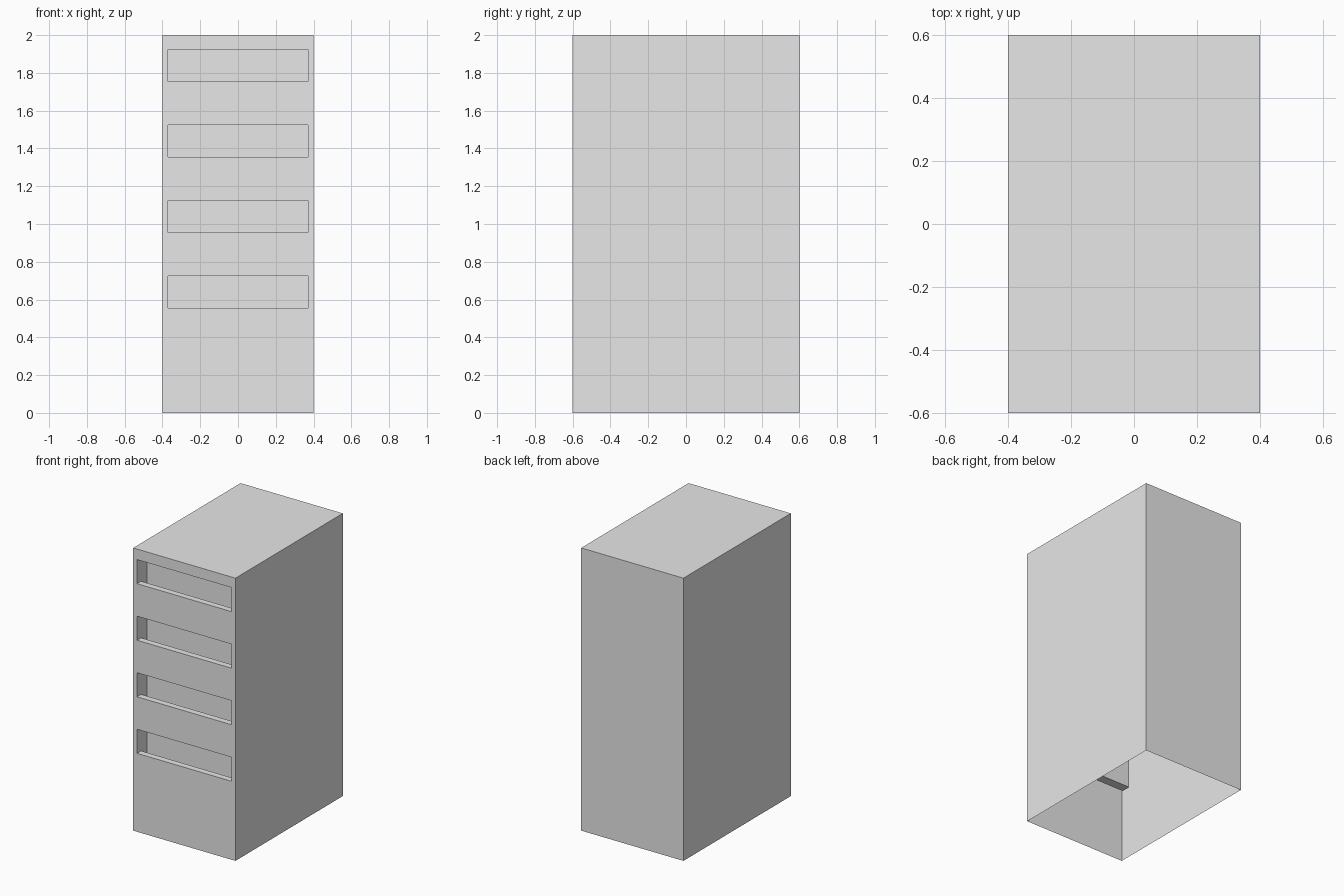
import bpy
import bmesh
from mathutils import Vector

old = bpy.data.objects.get("Cube")
if old:
    bpy.data.objects.remove(old, do_unlink=True)

WIDTH, DEPTH, HEIGHT = 0.8, 1.2, 2.0
FRONT = -DEPTH / 2
SLOT_X = 0.37          # half width of a handle slot
SLOT_H = 0.17
SLOT_BOTTOMS = [0.555 + 0.4 * i for i in range(4)]
LIP, BACK, DROP = 0.045, 0.11, 0.063   # lip depth, pocket depth, pocket drop

# Plain grey paint
grey = bpy.data.materials.new("plain grey")
grey.use_nodes = True
colour = (0.8, 0.8, 0.8, 1.0)
grey.diffuse_color = colour
grey.node_tree.nodes["Principled BSDF"].inputs["Base Color"].default_value = colour


def is_front(face):
    return abs(face.calc_center_median().y - FRONT) < 1e-4


def cut_front(bm, point, normal):
    faces = [f for f in bm.faces if is_front(f)]
    edges = {e for f in faces for e in f.edges}
    verts = {v for f in faces for v in f.verts}
    bmesh.ops.bisect_plane(bm, geom=faces + list(edges) + list(verts),
                           plane_co=point, plane_no=normal)


def add_pocket(bm, bottom):
    """Hooked handle recess: an L-shaped section run across the drawer."""
    top, low = bottom + SLOT_H, bottom - DROP
    section = [(0, bottom), (LIP, bottom), (LIP, low),
               (BACK, low), (BACK, top), (0, top)]
    left, right = [[bm.verts.new((x, FRONT + d, z)) for d, z in section]
                   for x in (SLOT_X, -SLOT_X)]
    for i in range(len(section) - 1):
        bm.faces.new((left[i], left[i + 1], right[i + 1], right[i]))
    bm.faces.new(left)
    bm.faces.new(right[::-1])


# Cabinet shell, open underneath
bm = bmesh.new()
bmesh.ops.create_cube(bm, size=1)
for v in bm.verts:
    v.co = Vector((v.co.x * WIDTH, v.co.y * DEPTH, (v.co.z + 0.5) * HEIGHT))
base = [f for f in bm.faces if f.calc_center_median().z < 1e-4]
bmesh.ops.delete(bm, geom=base, context='FACES_ONLY')

# Slot openings in the front
for x in (-SLOT_X, SLOT_X):
    cut_front(bm, (x, 0, 0), (1, 0, 0))
for bottom in SLOT_BOTTOMS:
    for z in (bottom, bottom + SLOT_H):
        cut_front(bm, (0, 0, z), (0, 0, 1))
openings = []
for f in bm.faces:
    c = f.calc_center_median()
    if is_front(f) and abs(c.x) < SLOT_X and any(
            b < c.z < b + SLOT_H for b in SLOT_BOTTOMS):
        openings.append(f)
bmesh.ops.delete(bm, geom=openings, context='FACES_ONLY')

# Handle pockets behind the openings
for bottom in SLOT_BOTTOMS:
    add_pocket(bm, bottom)
bmesh.ops.remove_doubles(bm, verts=bm.verts[:], dist=1e-4)
bmesh.ops.recalc_face_normals(bm, faces=bm.faces[:])

# Merge the flat front strips again
bmesh.ops.dissolve_limit(bm, angle_limit=0.01, verts=bm.verts[:], edges=bm.edges[:])

mesh = bpy.data.meshes.new("drawer_cabinet")
bm.to_mesh(mesh)
bm.free()
mesh.materials.append(grey)
cabinet = bpy.data.objects.new("drawer_cabinet", mesh)
bpy.context.collection.objects.link(cabinet)
